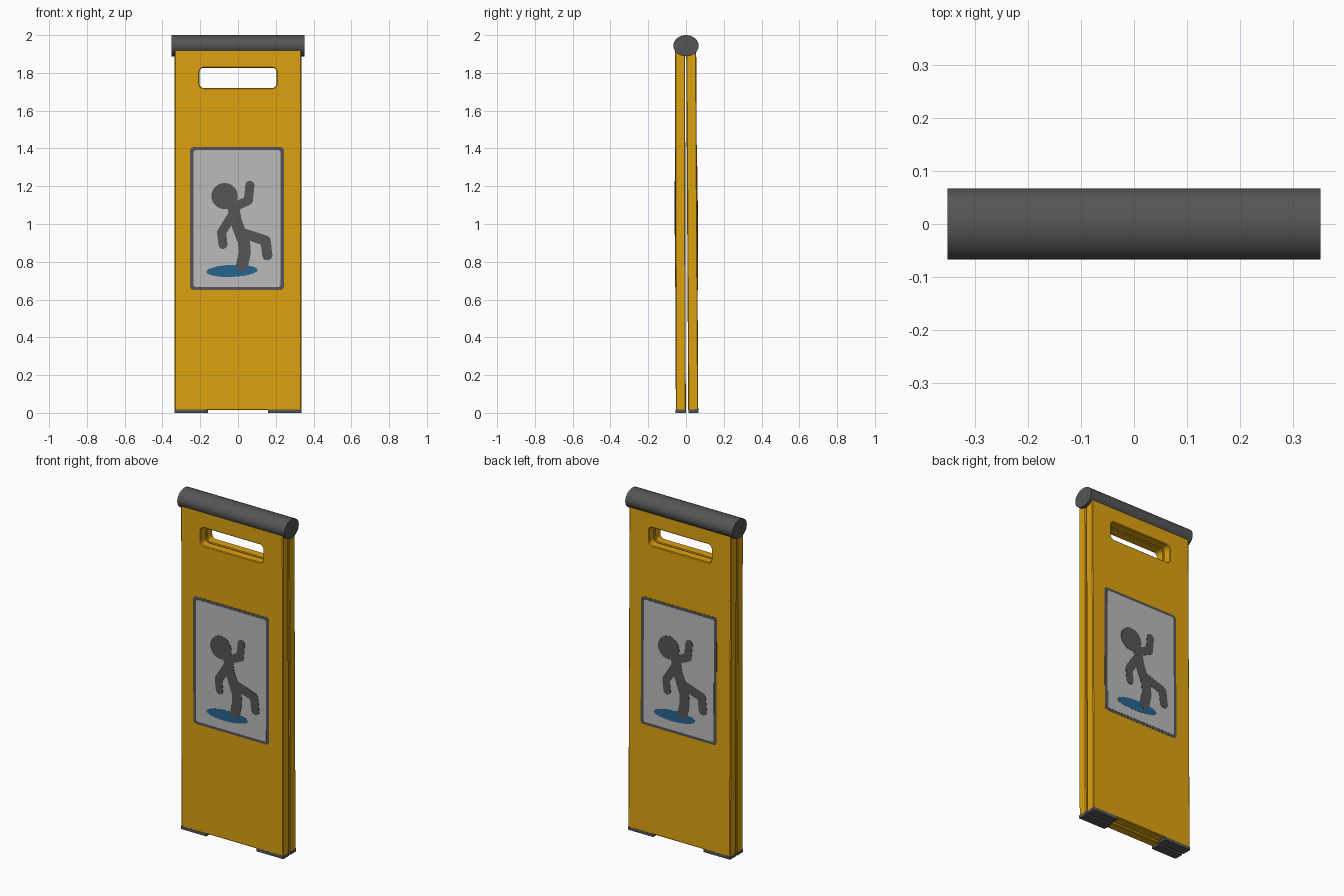
import bpy, bmesh, math
from mathutils import Matrix, Vector

if "Cube" in bpy.data.objects:
    bpy.data.objects.remove(bpy.data.objects["Cube"])


def material(name, rgb):
    m = bpy.data.materials.new(name)
    m.diffuse_color = (*rgb, 1)
    m.use_nodes = True
    m.node_tree.nodes["Principled BSDF"].inputs["Base Color"].default_value = m.diffuse_color
    return m


YELLOW = material("safety yellow", (0.72, 0.36, 0.005))
DARK = material("dark grey", (0.09, 0.09, 0.09))
PALE = material("pale grey", (0.50, 0.50, 0.50))
BLUE = material("water blue", (0.02, 0.13, 0.27))


def rounded_rect(x0, x1, z0, z1, r, n=6):
    pts = []
    for cx, cz, a0 in ((x1 - r, z1 - r, 0), (x0 + r, z1 - r, 90),
                       (x0 + r, z0 + r, 180), (x1 - r, z0 + r, 270)):
        for i in range(n + 1):
            a = math.radians(a0 + 90 * i / n)
            pts.append((cx + r * math.cos(a), cz + r * math.sin(a)))
    return pts


def ellipse(cx, cz, rx, rz, tilt=0, n=28):
    c, s = math.cos(tilt), math.sin(tilt)
    pts = []
    for i in range(n):
        a = 2 * math.pi * i / n
        u, v = rx * math.cos(a), rz * math.sin(a)
        pts.append((cx + u * c - v * s, cz + u * s + v * c))
    return pts


def capsule(p, q, r, n=8):
    """Outline of a round-ended limb from p to q."""
    a0 = math.atan2(q[1] - p[1], q[0] - p[0])
    pts = []
    for c, start in ((q, a0 - math.pi / 2), (p, a0 + math.pi / 2)):
        for i in range(n + 1):
            a = start + math.pi * i / n
            pts.append((c[0] + r * math.cos(a), c[1] + r * math.sin(a)))
    return pts


def prism(name, outlines, y_front, y_back, mat, matrix=None):
    """Extrude flat outlines in the xz plane between two depths."""
    bm = bmesh.new()
    for pts in outlines:
        face = bm.faces.new([bm.verts.new((x, y_front, z)) for x, z in pts])
        out = bmesh.ops.extrude_face_region(bm, geom=[face])
        for v in out["geom"]:
            if isinstance(v, bmesh.types.BMVert):
                v.co.y = y_back
    bmesh.ops.recalc_face_normals(bm, faces=bm.faces)
    me = bpy.data.meshes.new(name)
    bm.to_mesh(me)
    bm.free()
    me.materials.append(mat)
    ob = bpy.data.objects.new(name, me)
    bpy.context.collection.objects.link(ob)
    if matrix:
        ob.matrix_world = matrix
    return ob


def rect(x0, x1, z0, z1):
    return [(x0, z0), (x1, z0), (x1, z1), (x0, z1)]


def apply_modifiers(ob):
    dg = bpy.context.evaluated_depsgraph_get()
    me = bpy.data.meshes.new_from_object(ob.evaluated_get(dg))
    ob.modifiers.clear()
    ob.data = me


OUTER, INNER = -0.057, -0.004   # panel faces
# limbs of the slipping figure: points and radius
LIMBS = [
    ([(-0.025, 1.09), (-0.012, 1.02), (0.022, 0.925)], 0.031),
    ([(0.03, 0.925), (0.036, 0.85), (0.022, 0.785)], 0.032),
    ([(0.03, 0.95), (0.146, 0.912), (0.155, 0.835)], 0.027),
    ([(-0.03, 1.085), (0.055, 1.125), (0.063, 1.205)], 0.024),
    ([(-0.035, 1.04), (-0.087, 0.955), (-0.080, 0.892)], 0.024),
]


def build_side(side, mat):
    # panel with carrying slot
    panel = prism(side + "_panel", [rect(-0.335, 0.335, 0.015, 1.93)], OUTER, INNER, YELLOW)
    cutter = prism("slot_cutter", [rounded_rect(-0.205, 0.205, 1.72, 1.827, 0.025)],
                   -0.2, 0.2, YELLOW)
    cutter.hide_render = True
    cut = panel.modifiers.new("slot", "BOOLEAN")
    cut.object, cut.operation, cut.solver = cutter, "DIFFERENCE", "EXACT"
    bev = panel.modifiers.new("soft_edges", "BEVEL")
    bev.width, bev.segments, bev.limit_method = 0.004, 1, "ANGLE"
    bev.angle_limit = math.radians(40)
    apply_modifiers(panel)
    bpy.data.objects.remove(cutter)
    panel.matrix_world = mat

    # rubber feet
    prism(side + "_feet", [rect(-0.335, -0.17, 0, 0.019), rect(0.16, 0.335, 0, 0.019)],
          OUTER - 0.0005, INNER, DARK, mat)

    # warning label: border, sheet, puddle and figure stacked as thin plates
    prism(side + "_label_border", [rounded_rect(-0.254, 0.243, 0.651, 1.407, 0.018)],
          OUTER - 0.001, OUTER + 0.003, DARK, mat)
    prism(side + "_label_sheet", [rounded_rect(-0.235, 0.225, 0.667, 1.391, 0.012)],
          OUTER - 0.002, OUTER + 0.002, PALE, mat)
    prism(side + "_puddle", [ellipse(-0.032, 0.752, 0.136, 0.032, 0.04)],
          OUTER - 0.0028, OUTER, BLUE, mat)
    parts = [ellipse(-0.071, 1.148, 0.07, 0.069)]
    for pts, r in LIMBS:
        parts += [capsule(p, q, r) for p, q in zip(pts, pts[1:])]
    prism(side + "_slipping_figure", parts, OUTER - 0.0036, OUTER, DARK, mat)


def hinge_tilt(top, bottom):
    """Swing a panel about its top edge so its foot moves outward."""
    p = Vector((0, top, 1.93))
    return (Matrix.Translation(p) @ Matrix.Rotation(-math.atan(bottom / 1.93), 4, "X")
            @ Matrix.Translation((0, 0, -1.93)))


build_side("front", hinge_tilt(-0.001, -0.004))
build_side("back", Matrix.Rotation(math.pi, 4, "Z") @ hinge_tilt(0.003, 0.011))

# round hinge cap along the top
cap = prism("hinge_cap", [ellipse(0, 1.944, 0.0672, 0.056, n=40)], -0.352, 0.352, DARK)
cap.matrix_world = Matrix.Rotation(math.pi / 2, 4, "Z")
bpy.context.view_layer.objects.active = cap
cap.select_set(True)
bpy.ops.object.shade_smooth_by_angle(angle=math.radians(35))
